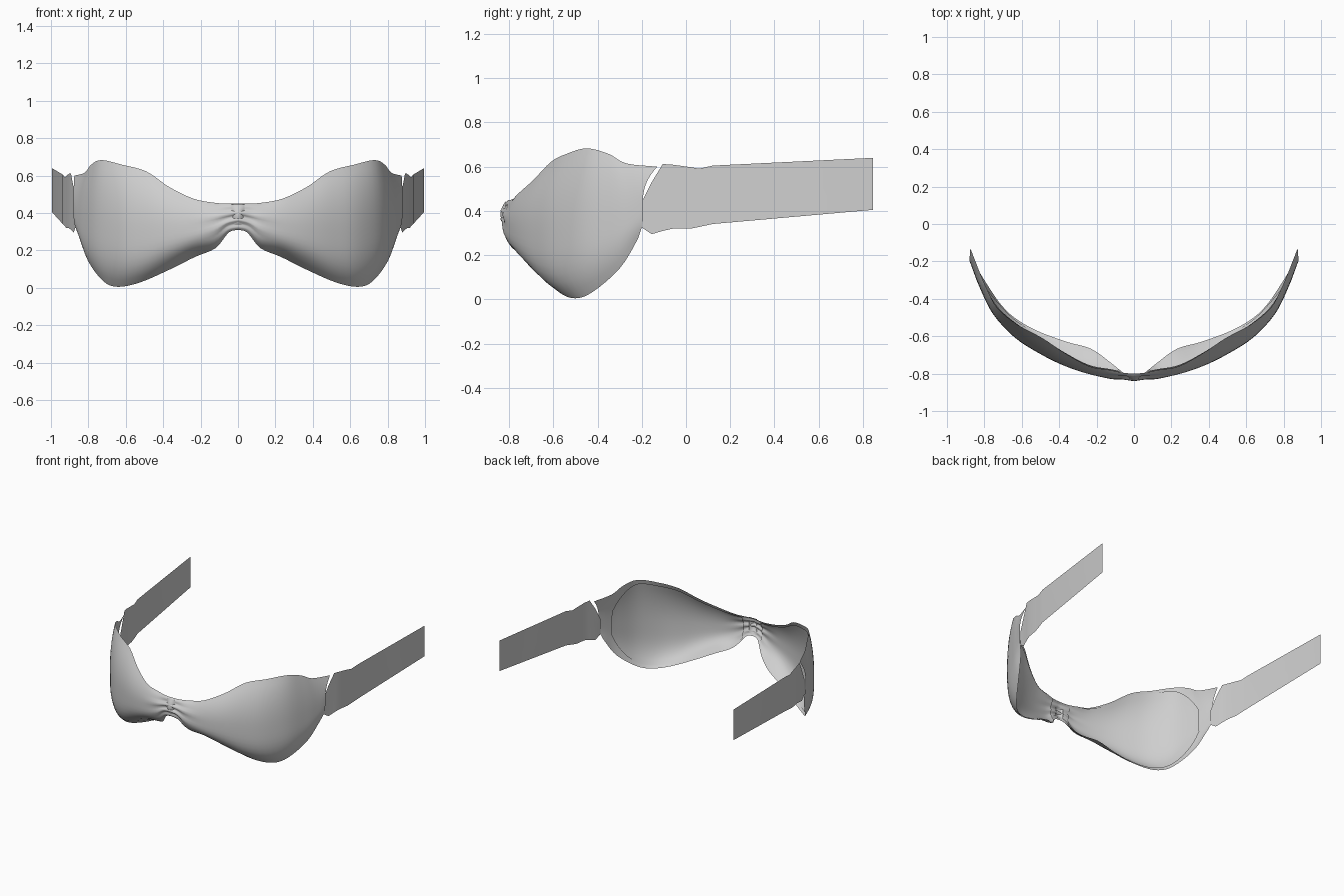
import bpy, math
from mathutils import Vector

if "Cube" in bpy.data.objects:
    bpy.data.objects.remove(bpy.data.objects["Cube"])

fabric = bpy.data.materials.new("light grey fabric")
fabric.diffuse_color = (0.62, 0.62, 0.62, 1)
fabric.use_nodes = True
fabric.node_tree.nodes["Principled BSDF"].inputs["Base Color"].default_value = fabric.diffuse_color

# Cross-sections from the centre knot to the side seam: top edge, fullest point, bottom edge
STATIONS = [
    ((0, -.80, .45), (0, -.832, .385), (0, -.81, .31)),
    ((.06, -.795, .45), (.06, -.825, .37), (.05, -.80, .295)),
    ((.13, -.78, .455), (.13, -.825, .35), (.12, -.745, .212)),
    ((.24, -.76, .477), (.25, -.80, .32), (.23, -.667, .165)),
    ((.37, -.69, .54), (.38, -.755, .31), (.36, -.63, .10)),
    ((.49, -.61, .622), (.51, -.69, .30), (.52, -.57, .03)),
    ((.62, -.54, .658), (.64, -.605, .30), (.64, -.50, .005)),
    ((.73, -.45, .683), (.755, -.48, .33), (.72, -.42, .035)),
    ((.785, -.35, .658), (.825, -.34, .35), (.80, -.30, .14)),
    ((.82, -.27, .615), (.86, -.25, .38), (.845, -.225, .26)),
    ((.875, -.13, .60), (.88, -.195, .44), (.87, -.20, .325)),
]


def spline(pts, u):
    """Catmull-Rom through pts at parameter u."""
    i = min(int(u), len(pts) - 2)
    t = u - i
    p1, p2 = Vector(pts[i]), Vector(pts[i + 1])
    p0 = Vector(pts[i - 1]) if i else 2 * p1 - p2
    p3 = Vector(pts[i + 2]) if i + 2 < len(pts) else 2 * p2 - p1
    return 0.5 * (2 * p1 + (p2 - p0) * t + (2 * p0 - 5 * p1 + 4 * p2 - p3) * t * t
                  + (3 * p1 - p0 - 3 * p2 + p3) * t ** 3)


def cup_point(u, v):
    """Surface of the cup: u runs outwards, v from bottom (-1) to top (1)."""
    top, mid, bottom = (spline([s[k] for s in STATIONS], u) for k in range(3))
    edge = top if v > 0 else bottom
    a = abs(v)
    p = mid.lerp(edge, a)
    full = 1 - a ** (2.3 if v > 0 else 3.5)
    p.x = edge.x + (mid.x - edge.x) * full
    p.y = edge.y + (mid.y - edge.y) * full
    # gathered folds that fade away from the centre
    p.y += .009 * math.exp(-(p.x / .13) ** 2) * math.cos(3.5 * math.pi * v) * (1 - a ** 4)
    return p


def sheet(name, rows, flip=False):
    """Grid of points made into a smooth surface and mirrored across x."""
    n = len(rows[0])
    verts = [p for r in rows for p in r]
    faces = []
    for i in range(len(rows) - 1):
        for j in range(n - 1):
            a, b = i * n + j, (i + 1) * n + j
            f = (a, b, b + 1, a + 1)
            faces.append(f[::-1] if flip else f)
    me = bpy.data.meshes.new(name)
    me.from_pydata(verts, [], faces)
    me.materials.append(fabric)
    for f in me.polygons:
        f.use_smooth = True
    ob = bpy.data.objects.new(name, me)
    bpy.context.collection.objects.link(ob)
    m = ob.modifiers.new("mirror", 'MIRROR')
    m.use_clip = True
    m.merge_threshold = .002
    return ob


# Outer cups joined at the knot
V = 16
sheet("cups", [[cup_point(i / 4, 2 * j / V - 1) for j in range(V + 1)] for i in range(41)])

# Inner lining, inset from the hem and rounded at its outer end
rows = []
for i in range(29):
    u = 1.3 + 7.2 * i / 28
    reach = .93 * (1 - .55 * max(0, (i - 20) / 8) ** 3)
    row = []
    for j in range(V + 1):
        p = cup_point(u, reach * (2 * j / V - 1))
        p.x *= .988
        p.y *= .985
        row.append(p)
    rows.append(row)
sheet("lining", rows, flip=True)

# Side straps: x, y, bottom z, top z
STRAP = [(.868, -.20, .325, .44), (.878, -.155, .295, .53), (.893, -.105, .31, .612),
         (.905, -.06, .32, .609), (.918, .02, .32, .598), (.925, .06, .328, .591),
         (.937, .12, .341, .605), (.995, .845, .405, .64)]
sheet("straps", [[Vector((x, y, lo + (hi - lo) * k / 2)) for k in range(3)]
                 for x, y, lo, hi in STRAP])

# Small gathered knot at the centre front
knot = []
for i in range(5):
    x = .035 * i / 4
    knot.append([Vector((x, -.815 - .024 * math.cos(i / 4 * math.pi / 2) * math.sin(math.pi * j / 8),
                         .325 + .12 * j / 8)) for j in range(9)])
sheet("knot", knot)
